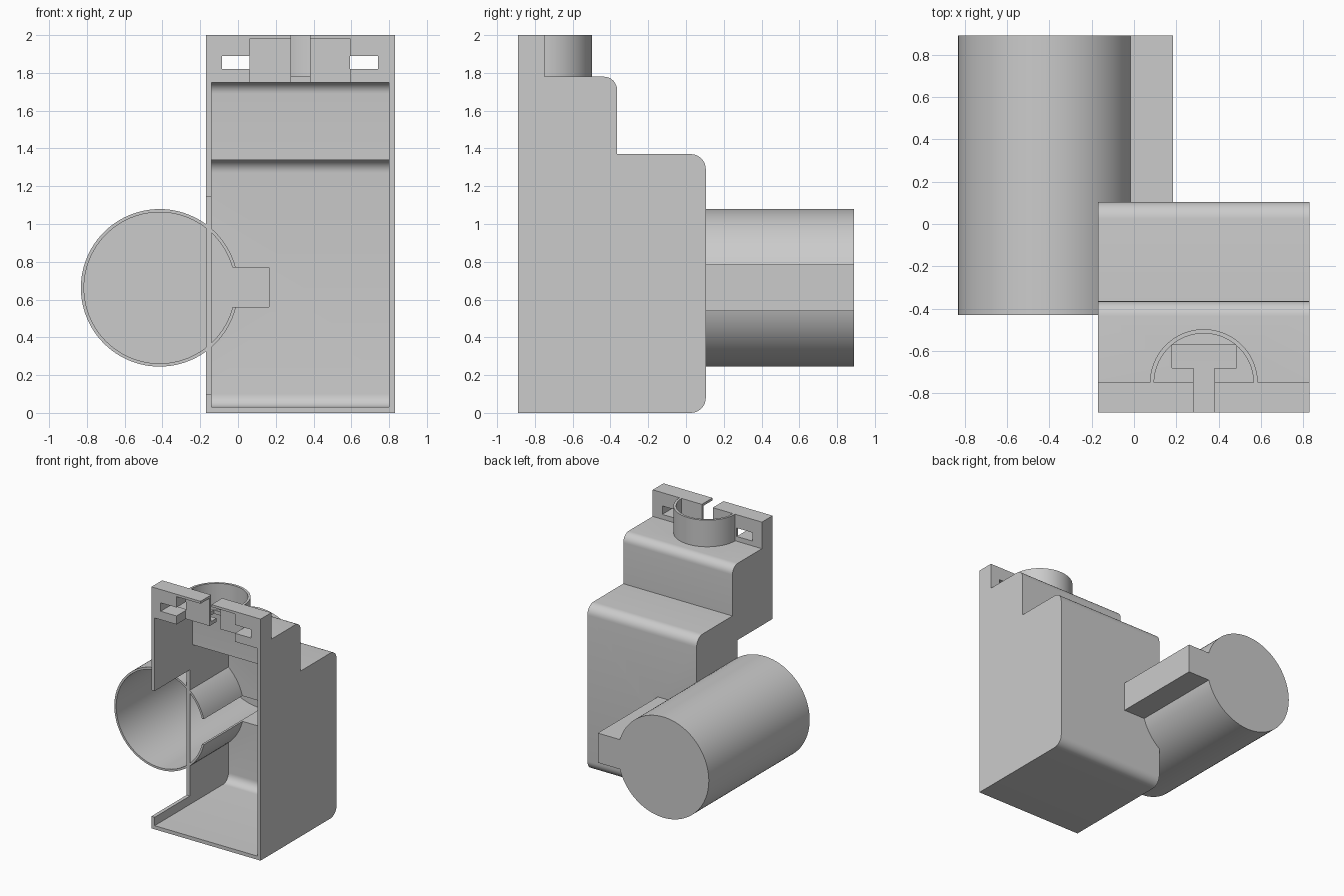
import bpy, bmesh, math
from mathutils import Vector

if "Cube" in bpy.data.objects:
    bpy.data.objects.remove(bpy.data.objects["Cube"])

grey = bpy.data.materials.new("plain_grey")
grey.diffuse_color = (0.6, 0.6, 0.6, 1)
grey.use_nodes = True
grey.node_tree.nodes["Principled BSDF"].inputs["Base Color"].default_value = grey.diffuse_color


def prism(name, pts, axis, lo, hi):
    """Closed 2D outline extruded along one axis."""
    place = {'x': lambda u, v: (lo, u, v),
             'y': lambda u, v: (u, lo, v),
             'z': lambda u, v: (u, v, lo)}[axis]
    move = Vector([(hi - lo) if a == axis else 0 for a in 'xyz'])
    bm = bmesh.new()
    face = bm.faces.new([bm.verts.new(place(*p)) for p in pts])
    res = bmesh.ops.extrude_face_region(bm, geom=[face], use_keep_orig=True)
    top = [g for g in res['geom'] if isinstance(g, bmesh.types.BMVert)]
    bmesh.ops.translate(bm, verts=top, vec=move)
    bmesh.ops.recalc_face_normals(bm, faces=bm.faces[:])
    me = bpy.data.meshes.new(name)
    bm.to_mesh(me)
    bm.free()
    me.materials.append(grey)
    ob = bpy.data.objects.new(name, me)
    bpy.context.collection.objects.link(ob)
    return ob


def box(name, x0, x1, y0, y1, z0, z1):
    return prism(name, [(x0, y0), (x1, y0), (x1, y1), (x0, y1)], 'z', z0, z1)


def arc(cx, cy, r, a0, a1, n):
    return [(cx + r * math.cos(math.radians(a0 + (a1 - a0) * i / n)),
             cy + r * math.sin(math.radians(a0 + (a1 - a0) * i / n)))
            for i in range(n + 1)]


def rounded(corners, n=8):
    """Right-angled outline from (u, v, radius) corners."""
    out = []
    for i, (u, v, r) in enumerate(corners):
        p = Vector((u, v))
        if r == 0:
            out.append((u, v))
            continue
        a = (Vector(corners[i - 1][:2]) - p).normalized()
        b = (Vector(corners[(i + 1) % len(corners)][:2]) - p).normalized()
        c = p + r * (a + b)
        for k in range(n + 1):
            t = math.pi / 2 * k / n
            out.append(tuple(c - r * (b * math.cos(t) + a * math.sin(t))))
    return out


def boolean(ob, tool, op='DIFFERENCE'):
    mod = ob.modifiers.new("bool", 'BOOLEAN')
    mod.operation, mod.solver, mod.object = op, 'EXACT', tool
    bpy.context.view_layer.objects.active = ob
    bpy.ops.object.modifier_apply(modifier=mod.name)
    bpy.data.objects.remove(tool, do_unlink=True)


def smooth(ob):
    bpy.ops.object.select_all(action='DESELECT')
    ob.select_set(True)
    bpy.context.view_layer.objects.active = ob
    bpy.ops.object.shade_smooth_by_angle(angle=math.radians(30))


TX, TZ = -0.415, 0.662      # axis of the side tube


def tube_solid(name, r, y0, y1):
    return prism(name, arc(TX, TZ, r, 0, 360, 96)[:-1], 'y', y0, y1)


# stepped housing, hollow and open at the front
housing = prism("housing", rounded([
    (-0.89, 0, 0), (0.105, 0, 0.08), (0.105, 1.37, 0.08), (-0.365, 1.37, 0),
    (-0.365, 1.78, 0.07), (-0.75, 1.78, 0), (-0.75, 2, 0), (-0.89, 2, 0)]),
    'x', -0.17, 0.83)
boolean(housing, prism("cavity_cut", rounded([
    (-0.95, 0.03, 0), (0.075, 0.03, 0.07), (0.075, 1.34, 0.07), (-0.395, 1.34, 0),
    (-0.395, 1.75, 0.06), (-0.95, 1.75, 0)]), 'x', -0.14, 0.80))

# openings of the left wall, tube and channel
boolean(housing, box("side_cut", -0.3, -0.1, -0.95, -0.43, 0.10, 1.145))
boolean(housing, tube_solid("bore_cut", 0.409, -0.42, 0.3))
boolean(housing, box("channel_cut", -0.1, 0.175, 0.0, 0.3, 0.55, 0.775))

# top plate: strap holes, front recess and T-shaped slot
for x0, x1 in ((-0.085, 0.061), (0.594, 0.742)):
    boolean(housing, box("strap_cut", x0, x1, -0.95, -0.70, 1.82, 1.89))
boolean(housing, box("recess_cut", 0.06, 0.595, -0.95, -0.77, 1.70, 1.98))
boolean(housing, box("stem_cut", 0.28, 0.38, -0.96, -0.66, 1.69, 2.1))
boolean(housing, box("head_cut", 0.18, 0.485, -0.68, -0.572, 1.68, 1.88))
smooth(housing)

# side tube with a rectangular channel, closed at the back
tube = tube_solid("side_tube", 0.417, -0.43, 0.89)
boolean(tube, box("channel_add", -0.15, 0.185, 0.075, 0.89, 0.54, 0.785), 'UNION')
boolean(tube, tube_solid("tube_cut", 0.40, -0.5, 0.87))
boolean(tube, box("slot_cut", -0.15, 0.165, -0.5, 0.87, 0.56, 0.77))
smooth(tube)

# half-round collar behind the top plate
collar = prism("half_collar",
               arc(0.33, -0.752, 0.255, 0, 180, 40) + arc(0.33, -0.752, 0.235, 180, 0, 40),
               'z', 1.775, 2.0)
smooth(collar)
